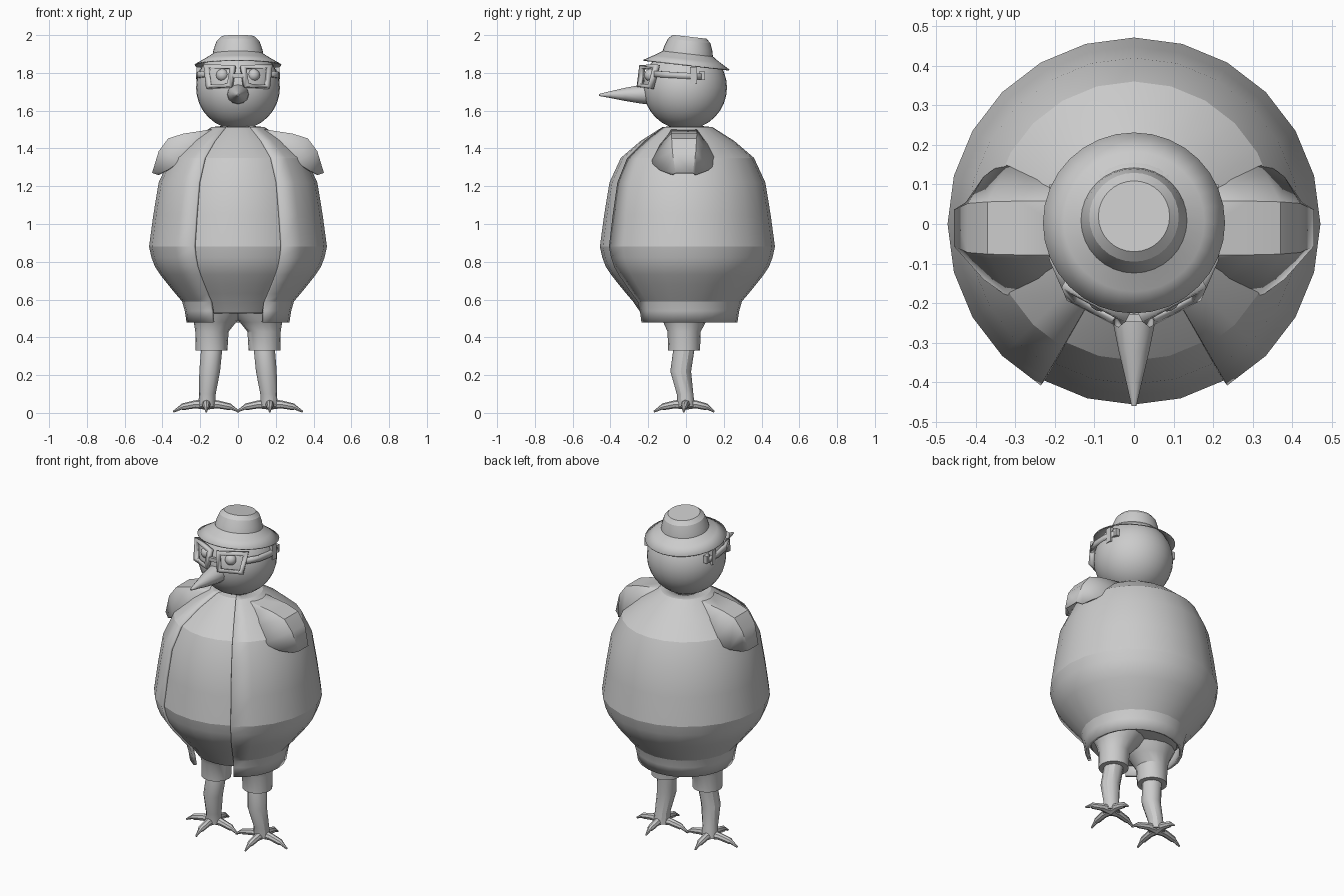
import bpy, bmesh, math
from mathutils import Vector, Matrix, Quaternion

if "Cube" in bpy.data.objects:
    bpy.data.objects.remove(bpy.data.objects["Cube"])

grey = bpy.data.materials.new("plain_grey")
grey.diffuse_color = (0.6, 0.6, 0.6, 1)
grey.use_nodes = True
grey.node_tree.nodes["Principled BSDF"].inputs["Base Color"].default_value = grey.diffuse_color


def finish(name, bm, angle=30, thick=0, offset=-1):
    """Turn a bmesh into a named, shaded object, optionally as a thin shell."""
    bmesh.ops.recalc_face_normals(bm, faces=bm.faces)
    me = bpy.data.meshes.new(name)
    bm.to_mesh(me)
    bm.free()
    ob = bpy.data.objects.new(name, me)
    bpy.context.collection.objects.link(ob)
    me.materials.append(grey)
    if thick:
        mod = ob.modifiers.new("shell", 'SOLIDIFY')
        mod.thickness, mod.offset = thick, offset
    bpy.ops.object.select_all(action='DESELECT')
    ob.select_set(True)
    bpy.context.view_layer.objects.active = ob
    bpy.ops.object.shade_smooth_by_angle(angle=math.radians(angle))
    return ob


def loft(name, path, n=16, cap=(True, True), arc=(0, 360), squash=1, **kw):
    """Sweep a ring along path points (x, y, z, radius)."""
    pts = [Vector(p[:3]) for p in path]
    bm, rings = bmesh.new(), []
    closed = arc[1] - arc[0] == 360
    for i, p in enumerate(pts):
        t = (pts[min(i + 1, len(pts) - 1)] - pts[max(i - 1, 0)]).normalized()
        q = Quaternion() if abs(t.z) > 0.9 else t.to_track_quat('Z', 'Y')
        ring = []
        for k in range(n if closed else n + 1):
            a = math.radians(arc[0] + (arc[1] - arc[0]) * k / n)
            v = Vector((math.cos(a), math.sin(a) * squash, 0)) * path[i][3]
            ring.append(bm.verts.new(p + q @ v))
        rings.append(ring)
    for a, b in zip(rings, rings[1:]):
        for k in range(n):
            j = (k + 1) % len(a)
            bm.faces.new((a[k], a[j], b[j], b[k]))
    if cap[0]:
        bm.faces.new(rings[0])
    if cap[1]:
        bm.faces.new(rings[-1])
    return finish(name, bm, **kw)


def ball(name, loc, r, seg=32):
    bm = bmesh.new()
    bmesh.ops.create_uvsphere(bm, u_segments=seg, v_segments=seg // 2, radius=r,
                              matrix=Matrix.Translation(loc))
    return finish(name, bm, 40)


def box(name, loc, size):
    bm = bmesh.new()
    bmesh.ops.create_cube(bm, size=1, matrix=Matrix.Translation(loc) @ Matrix.Diagonal((*size, 1)))
    return finish(name, bm)


# Coat: open-fronted shell around a rounded body
profile = [(0.272, 0.478), (0.282, 0.54), (0.296, 0.59), (0.332, 0.632), (0.371, 0.68),
           (0.412, 0.732), (0.44, 0.775), (0.458, 0.822), (0.471, 0.88), (0.448, 1.05),
           (0.42, 1.22), (0.36, 1.35), (0.255, 1.44), (0.14, 1.513), (0.08, 1.519)]
loft("coat", [(0, 0, z, r) for r, z in profile], n=20, cap=(False, False),
     arc=(-60, 240), angle=16, thick=0.018)
inner = [(0.03, 0.53), (0.15, 0.525), (0.24, 0.53)] + [(r - 0.015, z) for r, z in profile[2:]]
loft("body", [(0, 0, z, r) for r, z in inner], n=24, angle=16)

# Head and beak
ball("head", (0, -0.005, 1.722), 0.222)
loft("beak", [(0, -0.19, 1.687, 0.06), (0, -0.24, 1.687, 0.055), (0, -0.32, 1.686, 0.039),
              (0, -0.40, 1.685, 0.02), (0, -0.46, 1.683, 0.006)], n=12, squash=0.9, angle=40)

# Hat: tilted crown and brim as one thin shell
hat = loft("hat", [(0, 0, -0.012, 0.23), (0, 0, 0.018, 0.178), (0, 0, 0.046, 0.134),
                   (0, 0, 0.075, 0.128), (0, 0, 0.115, 0.113), (0, 0, 0.137, 0.09)],
           n=32, cap=(False, True), angle=25, thick=0.006)
hat.location = (0, 0.004, 1.855)
hat.rotation_euler.x = math.radians(-6.5)

# Glasses bridge
box("glasses_bridge", (0, -0.238, 1.785), (0.06, 0.018, 0.022))

for side, s in (("left", -1), ("right", 1)):
    # Eye
    ball(side + "_eye", (s * 0.083, -0.188, 1.788), 0.033, 16)

    # Spectacle rim: slanted trapezoid ring
    c, yaw = Vector((0.095, -0.206, 1.779)), math.radians(28)
    U = Vector((math.cos(yaw), math.sin(yaw), 0))
    V = Vector((0, 0.2, 0.97))
    outer = [(-0.09, 0.062), (0.093, 0.066), (0.078, -0.064), (-0.07, -0.056)]
    bm, loops = bmesh.new(), []
    for f in (1, 0.7):
        loop = [c + U * u * f + V * v * f for u, v in outer]
        loops.append([bm.verts.new((s * p.x, p.y, p.z)) for p in loop])
    for k in range(4):
        j = (k + 1) % 4
        bm.faces.new((loops[0][k], loops[0][j], loops[1][j], loops[1][k]))
    finish(side + "_glasses_rim", bm, thick=0.026, offset=0)

    # Temple arm with a hooked end
    bm = bmesh.new()
    rows = []
    for x, y, z in ((0.172, -0.165, 1.795), (0.205, -0.09, 1.79), (0.214, 0.0, 1.785), (0.207, 0.08, 1.78)):
        rows.append([bm.verts.new((s * x, y, z + h)) for h in (-0.016, 0.016)])
    for a, b in zip(rows, rows[1:]):
        bm.faces.new((a[0], a[1], b[1], b[0]))
    finish(side + "_glasses_arm", bm, thick=0.018, offset=0)
    box(side + "_glasses_hook", (s * 0.208, 0.04, 1.785), (0.026, 0.036, 0.09))
    box(side + "_glasses_hook_end", (s * 0.202, 0.085, 1.785), (0.024, 0.03, 0.045))

    # Wing: drooping sleeve whose sides sink into the coat
    # (ridge x, z, half width), (skirt x, z, half width)
    bm, rows = bmesh.new(), []
    for rx, rz, rw, kx, kz, kw in ((0.07, 1.512, 0.068, 0.06, 1.47, 0.10),
                                   (0.29, 1.478, 0.068, 0.22, 1.40, 0.15),
                                   (0.37, 1.453, 0.066, 0.31, 1.33, 0.18),
                                   (0.42, 1.385, 0.062, 0.38, 1.285, 0.13),
                                   (0.455, 1.27, 0.046, 0.425, 1.26, 0.065)):
        rows.append([bm.verts.new((s * x, y - 0.01, z)) for x, y, z in
                     ((kx, -kw, kz), (rx, -rw, rz), (rx, rw, rz), (kx, kw, kz))])
    for a, b in zip(rows, rows[1:]):
        for k in range(3):
            bm.faces.new((a[k], a[k + 1], b[k + 1], b[k]))
    finish(side + "_wing", bm, 30, thick=0.01)

    # Trouser leg
    loft(side + "_trouser_leg", [(s * 0.105, -0.005, 0.585, 0.17), (s * 0.108, -0.005, 0.535, 0.15),
                                 (s * 0.122, -0.008, 0.48, 0.112), (s * 0.138, -0.01, 0.43, 0.088),
                                 (s * 0.14, -0.01, 0.33, 0.084)])
    # Bent lower leg
    loft(side + "_leg", [(s * 0.14, -0.01, 0.40, 0.055), (s * 0.14, -0.012, 0.33, 0.056),
                         (s * 0.15, -0.028, 0.22, 0.055), (s * 0.162, -0.005, 0.10, 0.044),
                         (s * 0.165, 0, 0.035, 0.046)], n=12)
    # Toes with down-turned claws
    for i, (deg, length) in enumerate(((-90, 0.17), (90, 0.15), (-4, 0.175), (184, 0.175))):
        a = math.radians(deg)
        loft(f"{side}_toe_{i + 1}",
             [(s * 0.168 + math.cos(a) * length * t, math.sin(a) * length * t, z, r)
              for t, z, r in ((0, 0.045, 0.028), (0.35, 0.045, 0.021), (0.72, 0.032, 0.018),
                              (0.78, 0.028, 0.012), (1, 0.006, 0.005))], n=8)
